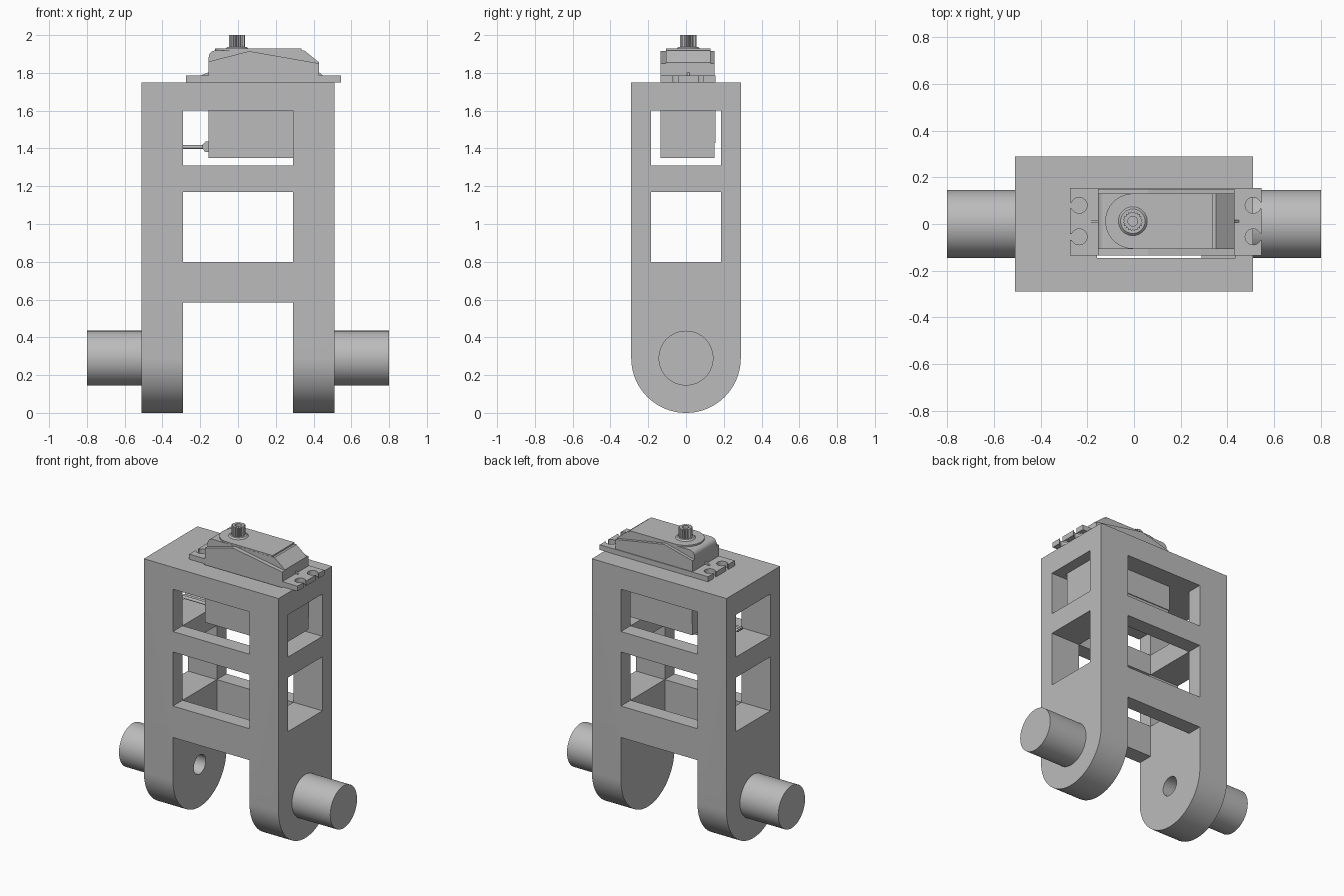
import bpy, bmesh
from math import sin, cos, pi
from mathutils import Vector

cube = bpy.data.objects.get("Cube")
if cube:
    bpy.data.objects.remove(cube, do_unlink=True)

grey = bpy.data.materials.new("plain_grey")
grey.use_nodes = True
grey.diffuse_color = (0.5, 0.5, 0.5, 1)
grey.node_tree.nodes["Principled BSDF"].inputs["Base Color"].default_value = (0.5, 0.5, 0.5, 1)


def arc(cx, cy, r, start, end, steps):
    return [(cx + r * cos(start + (end - start) * i / steps),
             cy + r * sin(start + (end - start) * i / steps)) for i in range(steps + 1)]


def circle(cx, cy, r, n=48):
    return arc(cx, cy, r, 0, 2 * pi, n)[:-1]


def prism(name, points, axis, lo, hi, top_scale=1.0):
    """Extrude a 2D outline along an axis, optionally tapering the far end."""
    place = {"x": lambda a, b, t: (t, a, b),
             "y": lambda a, b, t: (a, t, b),
             "z": lambda a, b, t: (a, b, t)}[axis]
    ca = sum(p[0] for p in points) / len(points)
    cb = sum(p[1] for p in points) / len(points)
    bm = bmesh.new()
    low = [bm.verts.new(place(a, b, lo)) for a, b in points]
    high = [bm.verts.new(place(ca + (a - ca) * top_scale, cb + (b - cb) * top_scale, hi))
            for a, b in points]
    bm.faces.new(low)
    bm.faces.new(high)
    for i in range(len(points)):
        j = (i + 1) % len(points)
        bm.faces.new((low[i], low[j], high[j], high[i]))
    bmesh.ops.recalc_face_normals(bm, faces=bm.faces)
    mesh = bpy.data.meshes.new(name)
    bm.to_mesh(mesh)
    bm.free()
    mesh.materials.append(grey)
    ob = bpy.data.objects.new(name, mesh)
    bpy.context.collection.objects.link(ob)
    return ob


def box(name, x0, x1, y0, y1, z0, z1):
    return prism(name, [(x0, y0), (x1, y0), (x1, y1), (x0, y1)], "z", z0, z1)


def cut(ob, cutters):
    """Subtract each cutter and bake the result."""
    for c in cutters:
        m = ob.modifiers.new("cut", "BOOLEAN")
        m.operation, m.solver, m.object = "DIFFERENCE", "EXACT", c
    bpy.context.view_layer.update()
    graph = bpy.context.evaluated_depsgraph_get()
    baked = bpy.data.meshes.new_from_object(ob.evaluated_get(graph))
    ob.modifiers.clear()
    ob.data = baked
    for c in cutters:
        bpy.data.objects.remove(c, do_unlink=True)


def smooth(ob):
    bpy.ops.object.select_all(action="DESELECT")
    ob.select_set(True)
    bpy.context.view_layer.objects.active = ob
    bpy.ops.object.shade_smooth_by_angle(angle=0.5)


# Hollow frame: round-footed block with a shaft, windows, a leg gap and a top slot
W, D, AXLE = 0.51, 0.29, 0.29
IN_X, IN_Y = 0.29, 0.185
frame = prism("frame", [(D, 1.75), (-D, 1.75)] + arc(0, AXLE, D, pi, 2 * pi, 40), "x", -W, W)
cutters = [box("leg_gap", -IN_X, IN_X, -1, 1, -1, 0.585),
           box("shaft", -IN_X, IN_X, -IN_Y, IN_Y, 0.4, 1.6),
           box("top_slot", -0.158, 0.435, -0.145, 0.15, 1.5, 2),
           prism("axle_bore", circle(0, AXLE, 0.065, 32), "x", -0.48, -0.2)]
for z0, z1 in ((0.8, 1.17), (1.31, 1.6)):
    cutters.append(box("front_window", -IN_X, IN_X, -1, 1, z0, z1))
    cutters.append(box("side_window", -1, 1, -IN_Y, IN_Y, z0, z1))
cut(frame, cutters)
smooth(frame)

# Axle pegs on both sides
for side, s in (("left", 1), ("right", -1)):
    smooth(prism(side + "_peg", circle(0, AXLE, 0.145, 64), "x", s * W, s * 0.8))

# Motor housing hanging inside the frame
Y0, Y1 = -0.135, 0.15
MX, MY = -0.005, 0.012
box("motor_case", -0.155, 0.43, Y0, Y1, 1.35, 1.76)
box("motor_back_step", -0.155, 0.43, Y1, Y1 + 0.006, 1.43, 1.75)

# Mounting flange with open keyhole slots at both ends
flange = box("mount_flange", -0.275, 0.545, Y0, 0.155, 1.75, 1.785)
slots = []
for cx, edge in ((-0.235, -0.4), (0.51, 0.7)):
    for cy in (-0.055, 0.08):
        slots.append(prism("slot_hole", circle(cx, cy, 0.034, 24), "z", 1.7, 1.8))
        slots.append(box("slot_mouth", min(cx, edge), max(cx, edge), cy - 0.013, cy + 0.013, 1.69, 1.81))
cut(flange, slots)
smooth(flange)

# Ribs where the flange meets the housing
for name, wall, tip in (("right_rib", -0.155, -0.2), ("left_rib", 0.43, 0.45)):
    prism(name, [(wall, 1.785), (tip, 1.785), (wall, 1.803)], "y", MY - 0.006, MY + 0.006)

# Upper housing: wide peaked shell, narrower lid and a raised rounded plate
prism("upper_shell", [(-0.155, 1.75), (0.43, 1.75), (0.43, 1.85), (0.06, 1.915), (-0.155, 1.86)],
      "y", Y0, Y1)
smooth(prism("lid", [(-0.155, 1.8), (0.43, 1.8), (0.43, 1.855), (0.352, 1.918)]
             + arc(-0.12, 1.883, 0.035, pi / 2, pi, 8), "y", -0.107, 0.13))
smooth(prism("lid_plate", [(0.337, MY - 0.118), (0.337, MY + 0.118)]
             + arc(MX, MY, 0.118, pi / 2, 1.5 * pi, 32), "z", 1.91, 1.928))

# Output shaft: collar and toothed spline with a screw hole
smooth(prism("shaft_collar", circle(MX, MY, 0.07), "z", 1.92, 1.937, 0.75))
teeth = 20
ring = [(MX + r * cos(pi * i / teeth), MY + r * sin(pi * i / teeth))
        for i in range(2 * teeth) for r in [0.043 if i % 2 else 0.036]]
spline = prism("output_spline", ring, "z", 1.93, 2.0)
cut(spline, [prism("screw_hole", circle(MX, MY, 0.021, 24), "z", 1.95, 2.1)])

# Cable outlet with three wires
prism("cable_outlet", [(-0.15, 1.38), (-0.15, 1.437), (-0.172, 1.437), (-0.187, 1.42),
                       (-0.187, 1.397), (-0.172, 1.38)], "y", MY - 0.05, MY + 0.05)
for i in (-1, 0, 1):
    smooth(prism("wire", circle(MY + i * 0.02, 1.408, 0.01, 12), "x", -0.42, -0.18))
